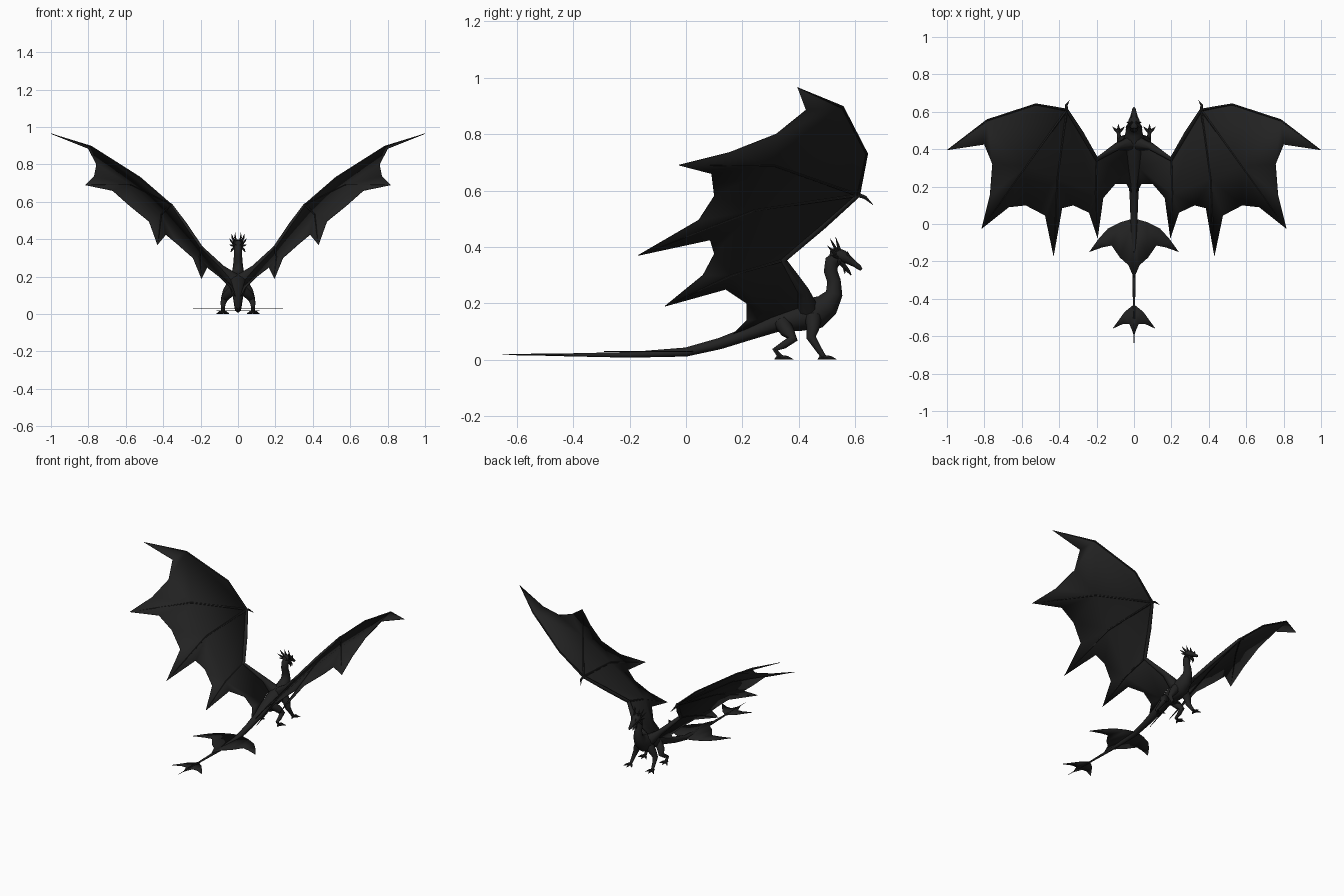
import bpy, bmesh, math
from mathutils import Vector

default_cube = bpy.data.objects.get("Cube")
if default_cube:
    bpy.data.objects.remove(default_cube, do_unlink=True)

# One near-black hide colour for the whole creature
hide = bpy.data.materials.new("black_hide")
hide.use_nodes = True
hide_colour = (0.016, 0.016, 0.016, 1)
hide.diffuse_color = hide_colour
shader = hide.node_tree.nodes["Principled BSDF"]
shader.inputs["Base Color"].default_value = hide_colour
shader.inputs["Roughness"].default_value = 0.8


def finish(name, bm, mirrored=True, thickness=0, smooth_angle=50):
    """Turn a bmesh into a shaded object, optionally thickened and mirrored."""
    bmesh.ops.recalc_face_normals(bm, faces=bm.faces)
    mesh = bpy.data.meshes.new(name)
    bm.to_mesh(mesh)
    bm.free()
    mesh.materials.append(hide)
    obj = bpy.data.objects.new(name, mesh)
    bpy.context.collection.objects.link(obj)
    bpy.ops.object.select_all(action="DESELECT")
    obj.select_set(True)
    bpy.context.view_layer.objects.active = obj
    bpy.ops.object.shade_smooth_by_angle(angle=math.radians(smooth_angle))
    if thickness:
        solid = obj.modifiers.new("thickness", "SOLIDIFY")
        solid.thickness = thickness
        solid.offset = 0
    if mirrored:
        obj.modifiers.new("mirror", "MIRROR")
    return obj


def tube(bm, path, radii, sides=8):
    """Loft elliptical rings along a path; a radius may be one number or (wide, deep)."""
    path = [Vector(p) for p in path]
    chord = (path[-1] - path[0]).normalized()
    reference = Vector((1, 0, 0)) if abs(chord.x) < 0.7 else Vector((0, 1, 0))
    rings = []
    for i, centre in enumerate(path):
        ahead = path[min(i + 1, len(path) - 1)]
        behind = path[max(i - 1, 0)]
        along = (ahead - behind).normalized()
        across = (reference - along * reference.dot(along)).normalized()
        up = along.cross(across)
        wide, deep = radii[i] if isinstance(radii[i], tuple) else (radii[i], radii[i])
        ring = []
        for k in range(sides):
            a = math.tau * k / sides
            ring.append(bm.verts.new(centre + across * wide * math.cos(a) + up * deep * math.sin(a)))
        rings.append(ring)
    for low, high in zip(rings, rings[1:]):
        for k in range(sides):
            n = (k + 1) % sides
            bm.faces.new((low[k], low[n], high[n], high[k]))
    bm.faces.new(rings[0])
    bm.faces.new(rings[-1])


def limb(name, path, radii, sides=8, mirrored=True):
    bm = bmesh.new()
    tube(bm, path, radii, sides)
    return finish(name, bm, mirrored)


def side_loft(name, stations, sides=12):
    """Loft on the centre plane from (y, z, half width, half depth) stations."""
    path = [(0, y, z) for y, z, w, d in stations]
    return limb(name, path, [(w, d) for y, z, w, d in stations], sides, mirrored=False)


# Tail, trunk and neck in one flowing shape
side_loft("body", [
    (-.65, .02, .001, .001), (-.43, .018, .006, .005), (-.2, .018, .01, .01),
    (0, .028, .018, .016), (.12, .058, .022, .02), (.22, .093, .028, .024),
    (.32, .133, .04, .034), (.4, .152, .05, .05), (.46, .167, .053, .057),
    (.5, .195, .043, .044), (.525, .235, .03, .03), (.524, .28, .024, .024),
    (.512, .315, .022, .024), (.517, .35, .022, .025), (.54, .37, .02, .02)])

# Head and open lower jaw
side_loft("head", [
    (.51, .38, .016, .014), (.53, .377, .027, .022), (.555, .367, .03, .022),
    (.575, .355, .02, .016), (.6, .338, .013, .01), (.614, .327, .01, .009),
    (.622, .319, .004, .004)])
side_loft("lower_jaw", [
    (.54, .355, .02, .012), (.56, .333, .014, .008),
    (.575, .315, .009, .006), (.585, .3, .002, .002)], 8)

# Crown of horns, cheek spikes and chin spike
horns = bmesh.new()
for base, tip in [
        ((.01, .545, .385), (.015, .53, .435)), ((.018, .535, .385), (.035, .51, .43)),
        ((.022, .53, .375), (.045, .5, .405)), ((.022, .535, .365), (.045, .515, .37)),
        ((.02, .545, .355), (.04, .54, .33)), ((.012, .575, .365), (.015, .572, .385)),
        ((.008, .56, .335), (.01, .563, .303))]:
    middle = (Vector(base) + Vector(tip)) / 2 + Vector((.003, 0, 0))
    tube(horns, [base, middle, tip], [.007, .005, .0005], 6)
finish("horns", horns)


# Legs, each with a foot of splayed clawed toes
def leg(name, path, radii):
    limb(name, path, radii, 8)
    toes = bmesh.new()
    ankle = Vector(path[-1])
    for spread in (-45, 0, 45, 170):
        a = math.radians(spread)
        reach = .022 if spread > 90 else .045
        way = Vector((math.sin(a), math.cos(a), 0)) * reach
        knuckle = ankle + way * .55 + Vector((0, 0, -.002))
        claw = ankle + way
        claw.z = .002
        tube(toes, [ankle, knuckle, claw], [.009, .007, .001], 6)
    finish(name + "_toes", toes)


leg("front_leg",
    [(.035, .45, .15), (.06, .45, .115), (.075, .443, .08), (.08, .465, .045), (.083, .488, .01)],
    [.03, .024, .017, .012, .009])
leg("hind_leg",
    [(.025, .34, .13), (.06, .36, .1), (.075, .378, .074), (.08, .345, .052),
     (.08, .315, .036), (.08, .335, .01)],
    [.028, .025, .018, .013, .01, .009])

# Wing joints: arm, then finger middles and tips
shoulder, elbow, wrist = (.045, .44, .2), (.2, .345, .355), (.36, .61, .585)
flank, rump = (.03, .3, .15), (.01, .16, .085)
lead_knuckle, lead_mid, lead_tip = (.525, .64, .73), (.785, .555, .895), (1, .395, .965)
second_mid, second_tip = (.575, .31, .69), (.815, -.025, .69)
third_mid, third_tip = (.41, .24, .53), (.43, -.17, .37)
fourth_mid, fourth_tip = (.205, .16, .3), (.195, -.075, .19)

# Wing membrane: each panel hangs between two fingers with a scalloped edge
membrane = bmesh.new()


def panel(root_a, mid_a, tip_a, scallop, tip_b, mid_b, root_b):
    a, b, c = scallop
    triangles = [(root_a, mid_a, mid_b), (mid_a, tip_a, a), (mid_a, a, b),
                 (mid_a, b, mid_b), (mid_b, b, c), (mid_b, c, tip_b)]
    if root_a != root_b:
        triangles.append((root_a, mid_b, root_b))
    for triangle in triangles:
        membrane.faces.new([membrane.verts.new(p) for p in triangle])


panel(wrist, lead_mid, lead_tip, [(.8, .425, .885), (.757, .32, .8), (.77, .155, .735)],
      second_tip, second_mid, wrist)
panel(wrist, second_mid, second_tip, [(.67, .09, .66), (.58, .1, .58), (.475, .045, .495)],
      third_tip, third_mid, wrist)
panel(wrist, third_mid, third_tip, [(.385, .085, .425), (.325, .1, .375), (.24, .06, .3)],
      fourth_tip, fourth_mid, elbow)
panel(elbow, fourth_mid, fourth_tip, [(.165, .14, .25), (.1, .215, .2), (.04, .215, .14)],
      rump, flank, shoulder)
membrane.faces.new([membrane.verts.new(p) for p in (wrist, lead_knuckle, lead_mid)])
bmesh.ops.remove_doubles(membrane, verts=membrane.verts, dist=.0001)
finish("wing_membrane", membrane, thickness=.003)

# Wing arm, finger bones and thumb claw
limb("wing_arm", [(.02, .43, .18), (.09, .415, .245), elbow, (.28, .485, .475), wrist],
     [.04, .02, .012, .012, .009])
fingers = bmesh.new()
for bone in ([wrist, lead_knuckle, lead_mid, lead_tip], [wrist, second_mid, second_tip],
             [wrist, third_mid, third_tip], [elbow, fourth_mid, fourth_tip]):
    tube(fingers, bone, [.007] + [.005] * (len(bone) - 2) + [.001], 6)
finish("wing_fingers", fingers)
limb("thumb_claw", [wrist, (.362, .635, .575), (.345, .662, .55)], [.009, .007, .001], 6)


# Flat tail fins
def fin(name, outline, height):
    bm = bmesh.new()
    bm.faces.new([bm.verts.new((x, y, height)) for x, y in outline])
    bmesh.ops.triangulate(bm, faces=bm.faces)
    finish(name, bm, thickness=.003)


fin("tail_fin", [(0, .03), (.07, .01), (.14, -.025), (.19, -.08), (.24, -.15),
                 (.17, -.125), (.12, -.115), (.075, -.18), (.03, -.22), (0, -.29)], .03)
fin("tail_tip_fin", [(0, -.43), (.05, -.47), (.115, -.56), (.06, -.535), (.025, -.535),
                     (.01, -.57), (0, -.6)], .018)
